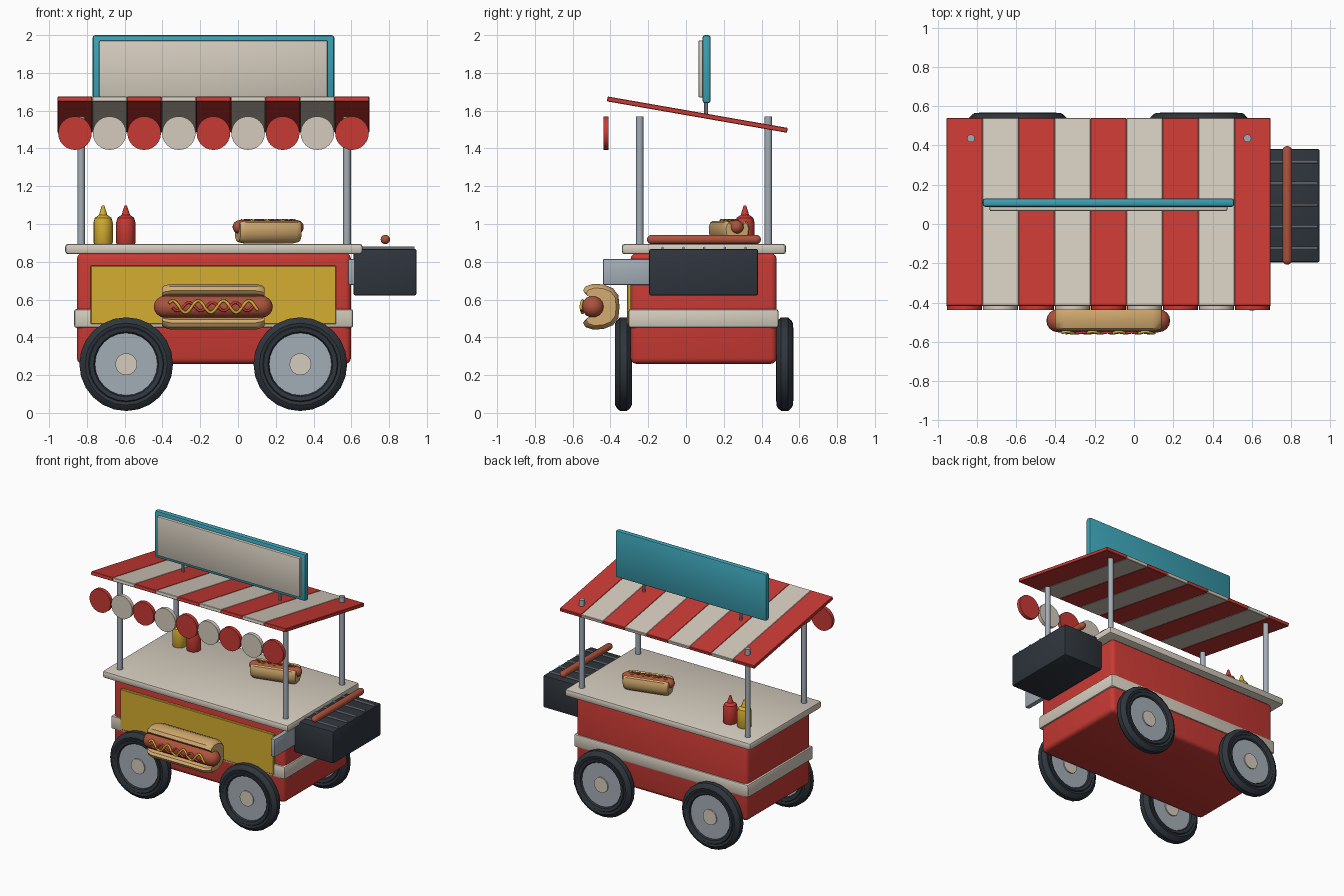
import bpy, bmesh, math
from mathutils import Matrix, Vector

if "Cube" in bpy.data.objects:
    bpy.data.objects.remove(bpy.data.objects["Cube"])


def material(name, rgb):
    m = bpy.data.materials.new(name)
    m.diffuse_color = (*rgb, 1)
    m.use_nodes = True
    m.node_tree.nodes["Principled BSDF"].inputs["Base Color"].default_value = m.diffuse_color
    return m


RED = material("red", (0.58, 0.042, 0.034))
CREAM = material("cream", (0.66, 0.60, 0.51))
TEAL = material("teal", (0.045, 0.36, 0.46))
YELLOW = material("mustard_yellow", (0.66, 0.42, 0.03))
DARK = material("charcoal", (0.028, 0.036, 0.046))
STEEL = material("steel", (0.37, 0.42, 0.47))
SAUSAGE = material("sausage_brown", (0.42, 0.085, 0.045))
BUN = material("bun_tan", (0.66, 0.41, 0.16))


def finish(bm, name, mat, matrix=None, angle=35):
    bmesh.ops.recalc_face_normals(bm, faces=bm.faces)
    me = bpy.data.meshes.new(name)
    bm.to_mesh(me)
    bm.free()
    ob = bpy.data.objects.new(name, me)
    bpy.context.collection.objects.link(ob)
    me.materials.append(mat)
    if matrix is not None:
        ob.matrix_world = matrix
    bpy.ops.object.select_all(action='DESELECT')
    ob.select_set(True)
    bpy.context.view_layer.objects.active = ob
    bpy.ops.object.shade_smooth_by_angle(angle=math.radians(angle))
    return ob


def box(name, mat, x, y, z, bevel=0.0, segments=2, matrix=None):
    """Box from (min, max) pairs with rounded edges."""
    bm = bmesh.new()
    bmesh.ops.create_cube(bm, size=1)
    for v in bm.verts:
        v.co = Vector([(r[0] + r[1]) / 2 + c * (r[1] - r[0])
                       for r, c in zip((x, y, z), v.co)])
    if bevel:
        bmesh.ops.bevel(bm, geom=bm.edges[:], offset=bevel, segments=segments,
                        profile=0.5, affect='EDGES')
    return finish(bm, name, mat, matrix)


def lathe(name, mat, profile, matrix, sides=24, closed=False):
    """Revolve (radius, height) points about local z."""
    bm = bmesh.new()
    rings = []
    for r, h in profile:
        if r == 0:
            rings.append([bm.verts.new((0, 0, h))] * sides)
        else:
            rings.append([bm.verts.new((r * math.cos(a), r * math.sin(a), h))
                          for a in (2 * math.pi * i / sides for i in range(sides))])
    pairs = list(zip(rings, rings[1:]))
    if closed:
        pairs.append((rings[-1], rings[0]))
    for a, b in pairs:
        for i in range(sides):
            j = (i + 1) % sides
            bm.faces.new(list(dict.fromkeys((a[i], a[j], b[j], b[i]))))
    return finish(bm, name, mat, matrix)


def rod(name, mat, radius, half, matrix, sides=16):
    return lathe(name, mat, [(0, -half), (radius, -half), (radius, half), (0, half)],
                 matrix, sides)


def capsule(name, mat, radius, half, matrix, sides=14):
    arc = [(radius * math.cos(math.radians(t)), half - radius + radius * math.sin(math.radians(t)))
           for t in (0, 22, 45, 68)] + [(0, half)]
    return lathe(name, mat, [(r, -h) for r, h in reversed(arc)] + arc, matrix, sides)


T = Matrix.Translation
ALONG_X = Matrix.Rotation(math.pi / 2, 4, 'Y')
ALONG_Y = Matrix.Rotation(math.pi / 2, 4, 'X')

# Cart body, trim band, counter and front panel
box("cart_body", RED, (-0.853, 0.598), (-0.293, 0.48), (0.26, 0.845), 0.03, 3)
box("trim_band", CREAM, (-0.868, 0.61), (-0.305, 0.49), (0.45, 0.55), 0.014)
box("counter", CREAM, (-0.915, 0.66), (-0.34, 0.53), (0.84, 0.895), 0.016)
box("front_panel", YELLOW, (-0.78, 0.52), (-0.312, -0.28), (0.47, 0.78), 0.004, 1)

# Wheels
half_tire = [(0.165, 0.03), (0.172, 0.041), (0.195, 0.046), (0.20, 0.04),
             (0.217, 0.044), (0.232, 0.036), (0.248, 0.018)]
tire = half_tire + [(r, -h) for r, h in reversed(half_tire)]
for side, y in (("front", -0.331), ("rear", 0.522)):
    for end, x in (("left", -0.592), ("right", 0.33)):
        m = T((x, y, 0.258)) @ ALONG_Y
        lathe(f"{side}_{end}_tire", DARK, tire, m, 24, True)
        rod(f"{side}_{end}_rim", STEEL, 0.168, 0.03, m, 24)
        rod(f"{side}_{end}_hub", CREAM, 0.058, 0.038, m, 16)

# Canopy posts
for x in (-0.83, 0.577):
    for y in (-0.245, 0.436):
        rod("canopy_post", STEEL, 0.02, 0.345, T((x, y, 1.225)), 12)

# Striped canopy, higher at the front, with hanging discs
STRIPE = 1.65 / 9
tilt = T((0, 0.06, 1.579)) @ Matrix.Rotation(math.radians(-9.9), 4, 'X')
for i in range(9):
    x = -0.955 + i * STRIPE
    mat = CREAM if i % 2 else RED
    box("canopy_stripe", mat, (x, x + STRIPE), (-0.484, 0.484), (-0.013, 0.013),
        0.003, 1, tilt)
    rod("valance_disc", mat, 0.089, 0.014, T((x + STRIPE / 2, -0.424, 1.481)) @ ALONG_Y, 24)

# Roof sign
box("sign_board", TEAL, (-0.77, 0.51), (0.087, 0.131), (1.64, 2.0), 0.014)
box("sign_face", CREAM, (-0.735, 0.475), (0.065, 0.095), (1.67, 1.972), 0.009)
for x in (-0.54, 0.28):
    rod("sign_post", STEEL, 0.011, 0.05, T((x, 0.107, 1.61)), 10)

# Side grill with bars, bracket and sausage
box("grill_box", DARK, (0.612, 0.945), (-0.195, 0.382), (0.622, 0.868), 0.01)
box("grill_bracket", STEEL, (0.582, 0.62), (-0.44, -0.15), (0.678, 0.815), 0.008)
for i in range(5):
    rod("grill_bar", STEEL, 0.007, 0.152, T((0.782, -0.124 + i * 0.11, 0.873)) @ ALONG_X, 8)
capsule("grill_sausage", SAUSAGE, 0.025, 0.302, T((0.78, 0.095, 0.918)) @ ALONG_Y)


# Hot dog: lengthwise in x, open side up, centred on the sausage
def sauce(name, mat, matrix, amp, phase, waves, half, radius):
    cu = bpy.data.curves.new(name, 'CURVE')
    cu.dimensions = '3D'
    cu.bevel_depth = radius
    cu.bevel_resolution = 1
    cu.use_fill_caps = True
    n = 48
    sp = cu.splines.new('POLY')
    sp.points.add(n)
    for i, p in enumerate(sp.points):
        t = i / n
        y = amp * math.sin(2 * math.pi * waves * t + phase)
        p.co = (half * (2 * t - 1), y, math.sqrt(0.064 ** 2 - y * y), 1)
    cu.materials.append(mat)
    ob = bpy.data.objects.new(name, cu)
    bpy.context.collection.objects.link(ob)
    ob.matrix_world = matrix


def hot_dog(name, matrix):
    right = [(0.0, -0.05), (0.05, -0.03), (0.06, 0.01), (0.068, 0.04), (0.085, 0.053),
             (0.108, 0.04), (0.121, 0.0), (0.118, -0.055), (0.098, -0.105),
             (0.06, -0.134), (0.0, -0.14)]
    outline = right + [(-y, z) for y, z in reversed(right[1:-1])]
    bm = bmesh.new()
    rings = []
    for x, s in ((-0.272, 0.82), (-0.26, 0.92), (-0.225, 1), (0.225, 1), (0.26, 0.92), (0.272, 0.82)):
        rings.append([bm.verts.new((x, y * s, -0.04 + (z + 0.04) * s)) for y, z in outline])
    n = len(outline)
    for a, b in zip(rings, rings[1:]):
        for i in range(n):
            bm.faces.new((a[i], a[(i + 1) % n], b[(i + 1) % n], b[i]))
    # End caps split into quads between the mirrored halves of the U outline
    for r in (rings[0], rings[-1]):
        bmesh.ops.triangulate(bm, faces=[bm.faces.new(r)])
    finish(bm, name + "_bun", BUN, matrix)
    capsule(name + "_sausage", SAUSAGE, 0.059, 0.315, matrix @ ALONG_X)
    sauce(name + "_mustard", YELLOW, matrix, 0.032, 0.6, 3.5, 0.235, 0.008)
    sauce(name + "_ketchup", RED, matrix, 0.022, 3.4, 3.5, 0.215, 0.007)


hot_dog("display_hot_dog", T((-0.131, -0.492, 0.562)) @ ALONG_Y)
hot_dog("counter_hot_dog", T((0.16, 0.228, 0.984)) @ Matrix.Rotation(math.radians(15), 4, 'Z')
        @ Matrix.Scale(0.615, 4))

# Sauce bottles
bottle = [(0, 0), (0.047, 0), (0.051, 0.008), (0.051, 0.115), (0.044, 0.14),
          (0.022, 0.155), (0.016, 0.175), (0.006, 0.205), (0, 0.206)]
for name, mat, x in (("mustard_bottle", YELLOW, -0.714), ("ketchup_bottle", RED, -0.594)):
    lathe(name, mat, bottle, T((x, 0.312, 0.893)), 16)
